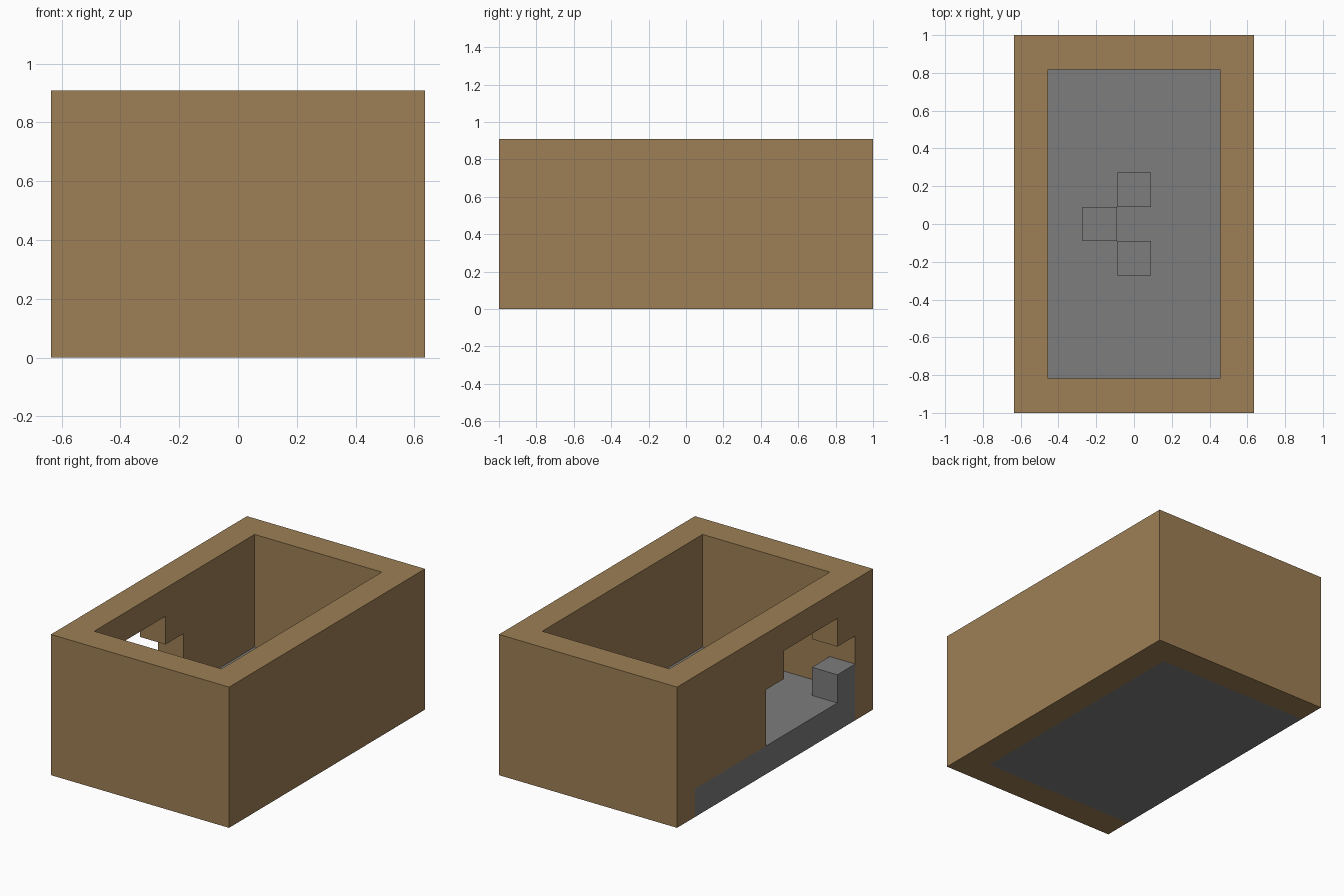
import bpy
import bmesh
from mathutils import Vector

U = 2 / 11  # one block of the building grid

cube = bpy.data.objects.get("Cube")
if cube:
    bpy.data.objects.remove(cube, do_unlink=True)


def material(name, rgb):
    m = bpy.data.materials.new(name)
    m.use_nodes = True
    colour = (*rgb, 1.0)
    m.diffuse_color = colour
    m.node_tree.nodes["Principled BSDF"].inputs["Base Color"].default_value = colour
    return m


wood = material("brown wood", (0.337, 0.212, 0.089))
stone = material("grey stone", (0.205, 0.205, 0.205))


def prism(name, outline, x0, x1, mat):
    """Extrude a (y, z) outline in grid blocks from x0 to x1."""
    bm = bmesh.new()
    to_world = lambda x, y, z: Vector((x - 3.5, y - 5.5, z)) * U
    face = bm.faces.new([bm.verts.new(to_world(x0, y, z)) for y, z in outline])
    moved = bmesh.ops.extrude_face_region(bm, geom=[face])["geom"]
    verts = [v for v in moved if isinstance(v, bmesh.types.BMVert)]
    bmesh.ops.translate(bm, verts=verts, vec=((x1 - x0) * U, 0, 0))
    bmesh.ops.recalc_face_normals(bm, faces=bm.faces)
    mesh = bpy.data.meshes.new(name)
    bm.to_mesh(mesh)
    bm.free()
    mesh.materials.append(mat)
    obj = bpy.data.objects.new(name, mesh)
    bpy.context.collection.objects.link(obj)
    return obj


def box(name, x, y, z, mat):
    corners = [(y[0], z[0]), (y[1], z[0]), (y[1], z[1]), (y[0], z[1])]
    return prism(name, corners, x[0], x[1], mat)


# Walls: a block with an open interior and a stepped doorway
walls = box("walls", (0, 7), (0, 11), (0, 5), wood)
interior = box("interior_cutter", (1, 6), (1, 10), (-1, 6), wood)
doorway_outline = [(1, -1), (10, -1), (10, 1), (6, 1), (6, 3),
                   (5, 3), (5, 4), (2, 4), (2, 3), (1, 3)]
doorway = prism("doorway_cutter", doorway_outline, -1, 2, wood)
for cutter in (interior, doorway):
    mod = walls.modifiers.new(cutter.name, "BOOLEAN")
    mod.operation = "DIFFERENCE"
    mod.solver = "EXACT"
    mod.object = cutter
    cutter.hide_render = True
    cutter.hide_viewport = True

# Floor slab, running out under the doorway wall
box("floor", (0, 6), (1, 10), (0, 1), stone)

# Stone blocks standing on the floor: one in the doorway, three in the middle
blocks = {"doorway_block": (0, 1), "back_block": (3, 6),
          "side_block": (2, 5), "front_block": (3, 4)}
for name, (i, j) in blocks.items():
    box(name, (i, i + 1), (j, j + 1), (1, 2), stone)
